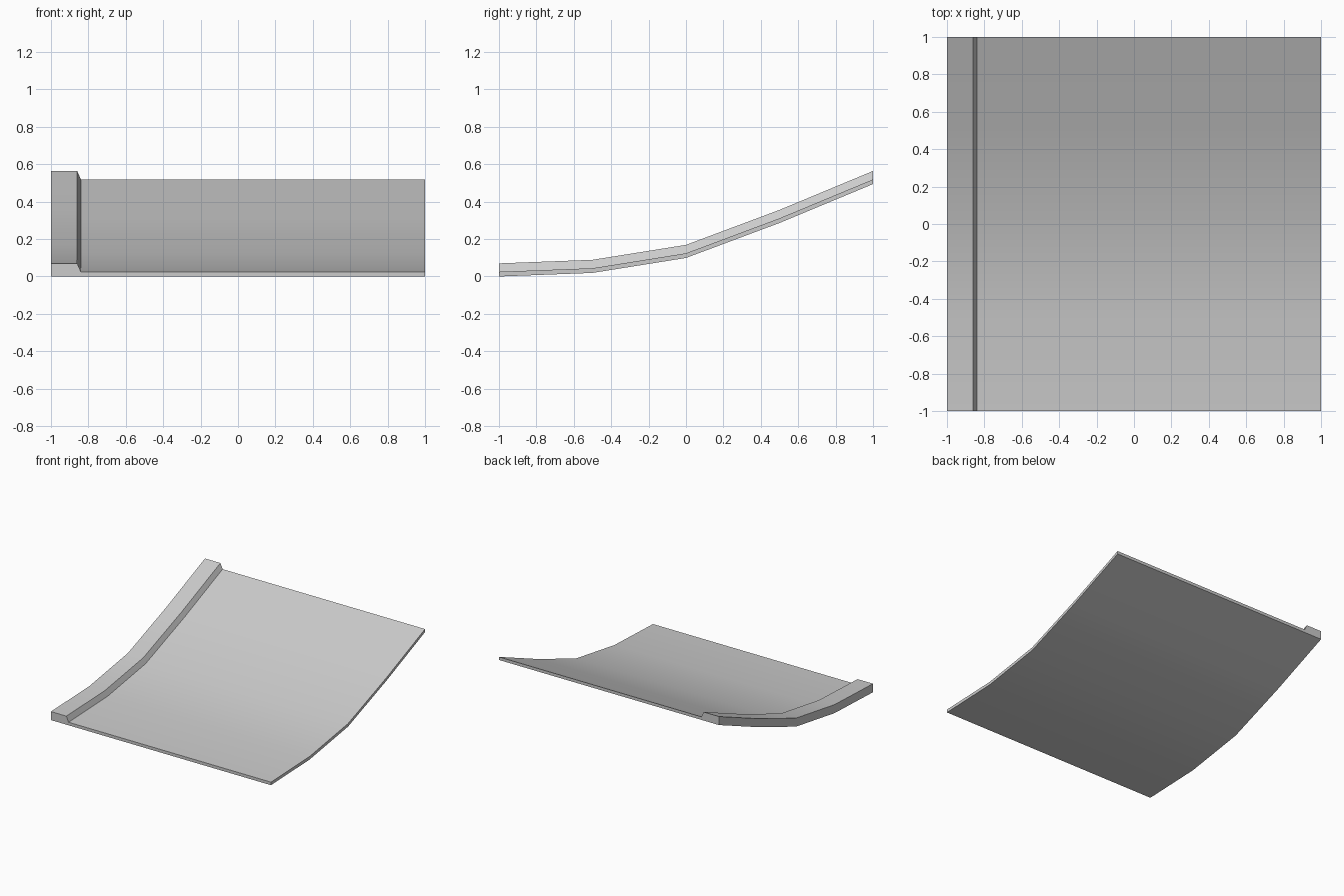
import bpy
import bmesh
import math

cube = bpy.data.objects.get("Cube")
if cube:
    bpy.data.objects.remove(cube, do_unlink=True)

# Plain grey concrete
concrete = bpy.data.materials.new("concrete_grey")
concrete.use_nodes = True
grey = (0.6, 0.6, 0.6, 1)
concrete.diffuse_color = grey
concrete.node_tree.nodes["Principled BSDF"].inputs["Base Color"].default_value = grey

# Cross-section (x, height): thin road slab with a bevelled kerb on one edge
section = [(-1, 0), (1, 0), (1, 0.025), (-0.84, 0.025), (-0.86, 0.07), (-1, 0.07)]
# Underside of the rising slope (y, z)
slope = [(-1, 0), (-0.5, 0.019), (0, 0.099), (0.5, 0.286), (1, 0.494)]

# Sweep the section up the slope
bm = bmesh.new()
rings = [[bm.verts.new((x, y, z + h)) for x, h in section] for y, z in slope]
for a, b in zip(rings, rings[1:]):
    for i in range(len(section)):
        j = (i + 1) % len(section)
        bm.faces.new((a[i], a[j], b[j], b[i]))

# End caps, split into slab and kerb
for ring in (rings[0], rings[-1]):
    bm.faces.new(ring[:4])
    bm.faces.new((ring[0], ring[3], ring[4], ring[5]))
bmesh.ops.recalc_face_normals(bm, faces=bm.faces)

mesh = bpy.data.meshes.new("road_ramp")
bm.to_mesh(mesh)
bm.free()
mesh.materials.append(concrete)
ramp = bpy.data.objects.new("road_ramp", mesh)
bpy.context.collection.objects.link(ramp)

# Smooth along the slope, sharp at the kerb and slab edges
bpy.ops.object.select_all(action="DESELECT")
ramp.select_set(True)
bpy.context.view_layer.objects.active = ramp
bpy.ops.object.shade_smooth_by_angle(angle=math.radians(30))
